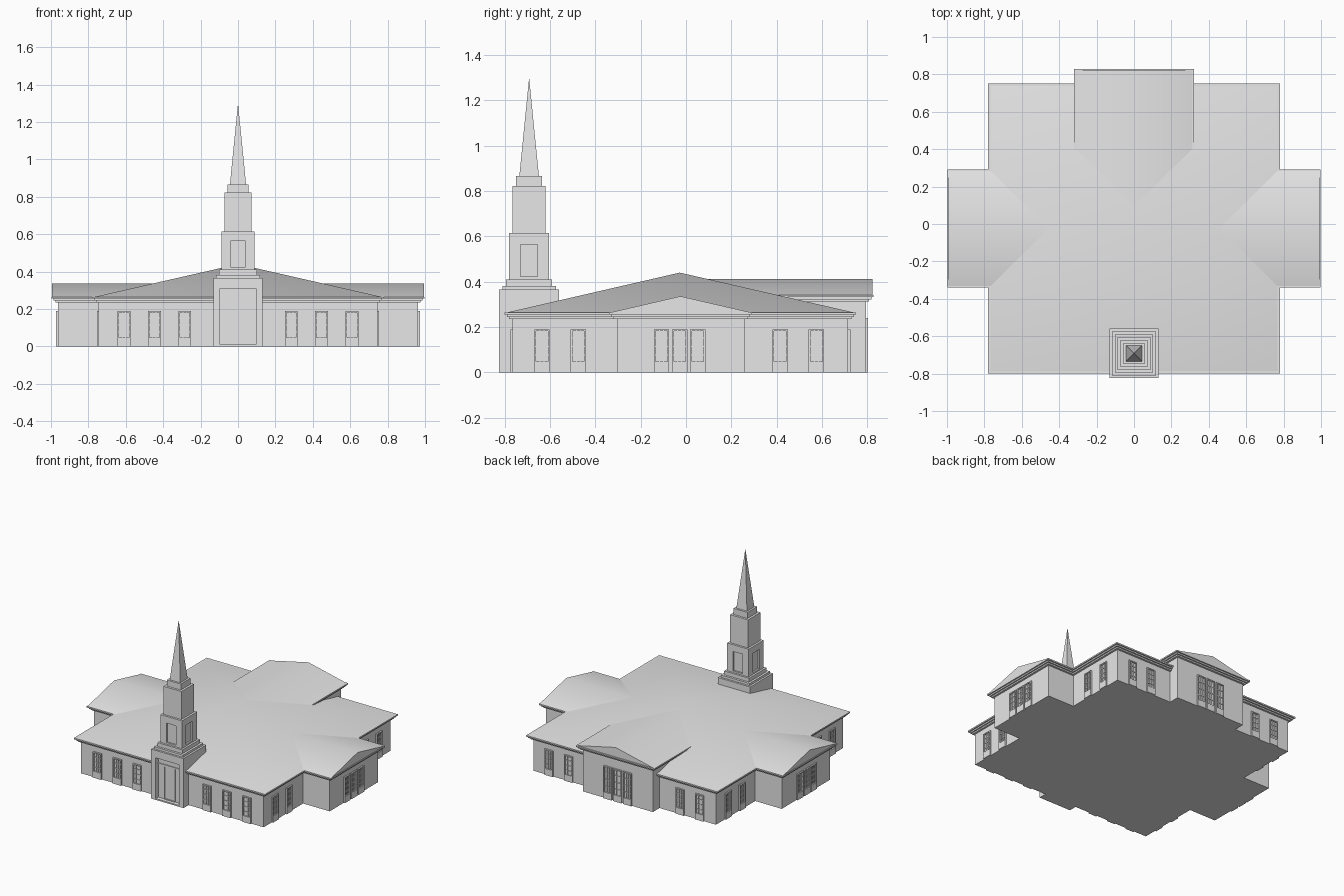
import bpy
import bmesh
import math
from mathutils import Matrix, Vector

cube = bpy.data.objects.get("Cube")
if cube:
    bpy.data.objects.remove(cube, do_unlink=True)

GREY = (0.8, 0.8, 0.8, 1.0)
grey = bpy.data.materials.new("plain_grey")
grey.use_nodes = True
grey.diffuse_color = GREY
grey.node_tree.nodes["Principled BSDF"].inputs["Base Color"].default_value = GREY


def add_box(bm, x0, x1, y0, y1, z0, z1):
    size = Matrix.Diagonal((x1 - x0, y1 - y0, z1 - z0, 1))
    centre = Vector((x0 + x1, y0 + y1, z0 + z1)) / 2
    bmesh.ops.create_cube(bm, size=1, matrix=Matrix.Translation(centre) @ size)


def finish(name, bm, smooth=False):
    bmesh.ops.recalc_face_normals(bm, faces=bm.faces)
    mesh = bpy.data.meshes.new(name)
    bm.to_mesh(mesh)
    bm.free()
    mesh.materials.append(grey)
    return place(name, mesh, smooth)


def place(name, mesh, smooth=False):
    ob = bpy.data.objects.new(name, mesh)
    bpy.context.collection.objects.link(ob)
    if smooth:
        bpy.ops.object.select_all(action='DESELECT')
        ob.select_set(True)
        bpy.context.view_layer.objects.active = ob
        bpy.ops.object.shade_smooth_by_angle(angle=math.radians(30))
    return ob


def pyramid(name, x0, x1, y0, y1, z, apex, smooth=False):
    bm = bmesh.new()
    base = [bm.verts.new((x, y, z)) for x, y in ((x0, y0), (x1, y0), (x1, y1), (x0, y1))]
    top = bm.verts.new(apex)
    bm.faces.new(base)
    for i in range(4):
        bm.faces.new((base[i], base[(i + 1) % 4], top))
    return finish(name, bm, smooth)


def gable(name, points, sweep):
    """Triangular section swept along a vector."""
    bm = bmesh.new()
    face = bm.faces.new([bm.verts.new(p) for p in points])
    end = bmesh.ops.extrude_face_region(bm, geom=[face], use_keep_orig=True)
    verts = [g for g in end["geom"] if isinstance(g, bmesh.types.BMVert)]
    bmesh.ops.translate(bm, verts=verts, vec=sweep)
    return finish(name, bm, True)


def block(name, x0, x1, y0, y1, top, cornice):
    """Wall block with a stepped cornice around its top."""
    bm = bmesh.new()
    add_box(bm, x0, x1, y0, y1, 0, top)
    finish(name + "_walls", bm)
    bm = bmesh.new()
    for i, out in enumerate((0.015, 0.025, 0.035)):
        z = cornice + i * 0.01
        add_box(bm, x0 - out, x1 + out, y0 - out, y1 + out, z, z + 0.01)
    finish(name + "_cornice", bm)


def recess(bm, direction, half_width, z0, z1, depth):
    """Sink a rectangular panel into the outermost face of a direction."""
    d = Vector(direction)
    face = max((f for f in bm.faces if f.normal.dot(d) > 0.9),
               key=lambda f: f.calc_area())
    c = face.calc_center_median()
    mid = c.z
    side = d.cross(Vector((0, 0, 1)))
    bmesh.ops.inset_individual(bm, faces=[face], thickness=0.005)
    for v in face.verts:
        s = math.copysign(half_width, (v.co - c).dot(side))
        z = z1 if v.co.z > mid else z0
        v.co = Vector((c.x, c.y, z)) + side * s
    out = bmesh.ops.extrude_discrete_faces(bm, faces=[face])
    bmesh.ops.translate(bm, verts=out["faces"][0].verts, vec=-d * depth)
    bm.normal_update()


# Main hall, cross wings and rear wing
block("main_hall", -0.745, 0.745, -0.765, 0.715, 0.25, 0.235)
block("side_wings", -0.962, 0.962, -0.305, 0.257, 0.25, 0.235)
block("rear_wing", -0.285, 0.285, 0.3, 0.793, 0.325, 0.312)

# Roofs
pyramid("main_roof", -0.78, 0.78, -0.80, 0.75, 0.262, (0, -0.028, 0.44), True)
gable("side_wing_roof", [(-0.994, -0.34, 0.263), (-0.994, 0.292, 0.263),
                         (-0.994, -0.024, 0.336)], (1.988, 0, 0))
gable("rear_wing_roof", [(-0.32, 0.05, 0.34), (0.32, 0.05, 0.34),
                         (0, 0.05, 0.412)], (0, 0.772, 0))


# Windows: frame, glazing bars and an apron reaching the ground, facing -y
def window_mesh(name, top):
    bm = bmesh.new()
    w, sill, rim = 0.034, 0.04, 0.008
    add_box(bm, -w, w, -0.010, 0.002, 0, sill + rim)
    add_box(bm, -w, w, -0.010, 0.002, top - rim, top)
    for s in (-1, 1):
        add_box(bm, s * w - rim * (s > 0), s * w + rim * (s < 0), -0.010, 0.002, sill, top)
    add_box(bm, -w, w, -0.001, 0.002, sill, top)
    inner = w - rim
    for i in (1, 2):
        x = -inner + i * 2 * inner / 3
        add_box(bm, x - 0.002, x + 0.002, -0.006, 0.002, sill, top)
    for i in (1, 2, 3):
        z = sill + i * (top - sill) / 4
        add_box(bm, -inner, inner, -0.006, 0.002, z - 0.002, z + 0.002)
    return finish(name, bm)


def window_row(name, source, spots, turn):
    for i, (x, y) in enumerate(spots):
        ob = place(f"{name}_{i + 1}", source.data)
        ob.location = (x, y, 0)
        ob.rotation_euler.z = turn


short = window_mesh("front_window", 0.19)
short.location = (0.285, -0.765, 0)
tall = window_mesh("rear_wing_window", 0.24)
tall.location = (0, 0.793, 0)
tall.rotation_euler.z = math.pi
TRIPLE = (-0.08, 0, 0.08)

window_row("front_window", short,
           [(x, -0.765) for x in (-0.61, -0.447, -0.285, 0.447, 0.61)], 0)
window_row("rear_window", short,
           [(s * x, 0.715) for s in (-1, 1) for x in (0.455, 0.615)], math.pi)
window_row("rear_wing_window", tall, [(x, 0.793) for x in (-0.08, 0.08)], math.pi)
for side, s in (("left", 1), ("right", -1)):
    turn = s * math.pi / 2
    window_row(side + "_window", short,
               [(s * 0.745, y) for y in (-0.635, -0.475, 0.415, 0.575)], turn)
    window_row(side + "_wing_window", short,
               [(s * 0.962, y - 0.028) for y in TRIPLE], turn)

# Steeple: stepped square tower
CY = -0.692


def tier(name, half, z0, z1):
    bm = bmesh.new()
    add_box(bm, -half, half, CY - half, CY + half, z0, z1)
    bm.normal_update()
    return bm


bm = tier("tower_base", 0.132, 0, 0.365)
recess(bm, (0, -1, 0), 0.095, 0.01, 0.31, 0.03)
finish("tower_base", bm)
bm = bmesh.new()
add_box(bm, -0.045, 0.045, CY - 0.108, CY - 0.09, 0.01, 0.255)
bm.normal_update()
recess(bm, (0, -1, 0), 0.038, 0.015, 0.247, 0.005)
finish("tower_door", bm)

for name, half, z0, z1 in (("tower_lower_step", 0.118, 0.365, 0.382),
                           ("tower_upper_step", 0.102, 0.382, 0.41),
                           ("belfry", 0.073, 0.615, 0.822),
                           ("spire_collar", 0.057, 0.822, 0.867)):
    finish(name, tier(name, half, z0, z1))

bm = tier("panelled_shaft", 0.088, 0.41, 0.615)
for direction in ((0, -1, 0), (0, 1, 0), (1, 0, 0), (-1, 0, 0)):
    recess(bm, direction, 0.038, 0.422, 0.565, 0.012)
finish("panelled_shaft", bm)

pyramid("spire", -0.043, 0.043, CY - 0.043, CY + 0.043, 0.867, (0, CY, 1.30))
